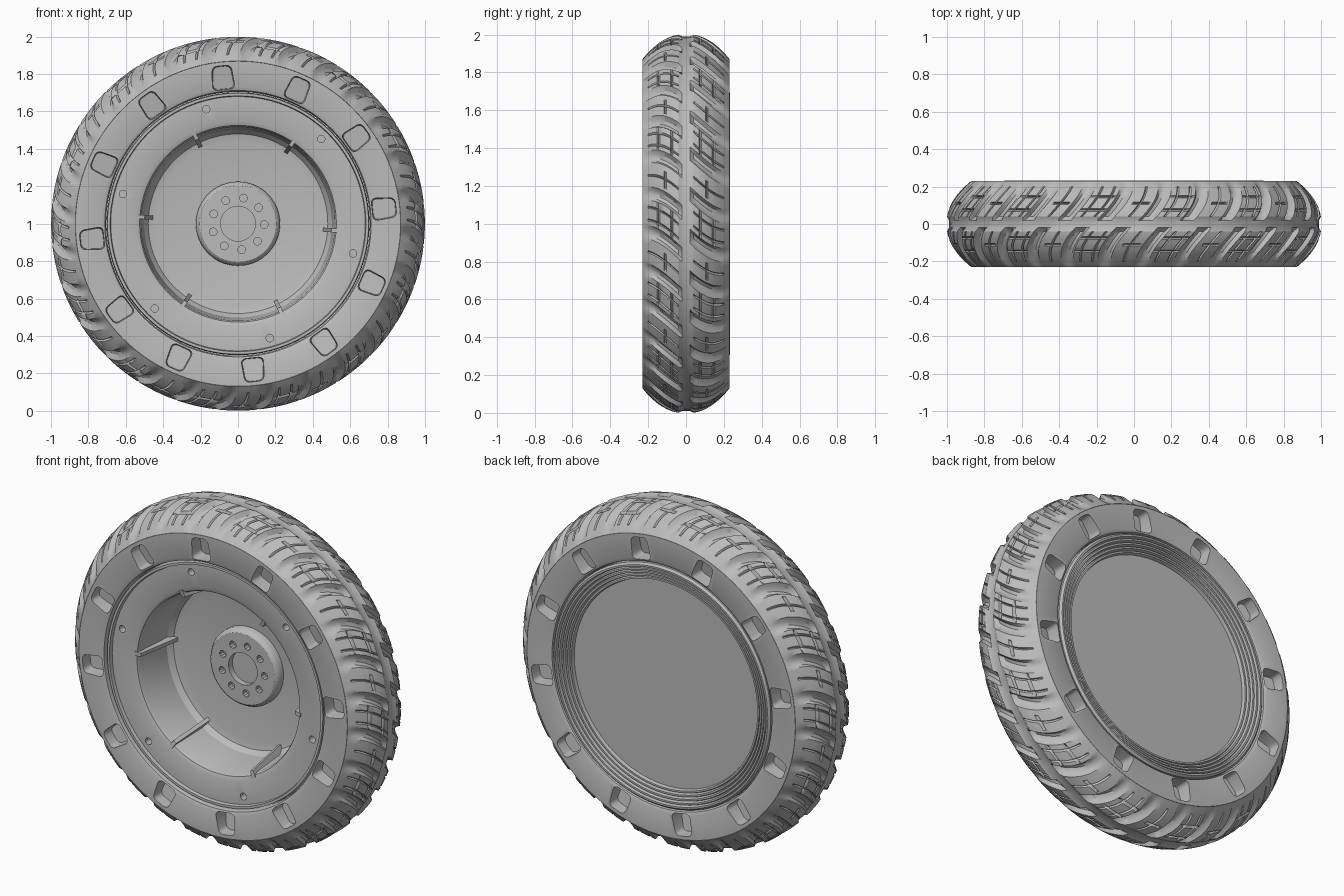
import bpy, bmesh
from math import sin, cos, pi, radians
from mathutils import Matrix, Vector

cube = bpy.data.objects.get("Cube")
if cube:
    bpy.data.objects.remove(cube)

grey = bpy.data.materials.new("plain_grey")
grey.use_nodes = True
grey.diffuse_color = (0.5, 0.5, 0.5, 1)
grey.node_tree.nodes["Principled BSDF"].inputs["Base Color"].default_value = (0.5, 0.5, 0.5, 1)

HALF = 0.23          # half width of the wheel
LUGS = 28            # tread blocks per side


def polar(r, a, y):
    return Vector((r * cos(a), y, 1 + r * sin(a)))


def finish(name, bm):
    bmesh.ops.remove_doubles(bm, verts=bm.verts, dist=1e-5)
    bmesh.ops.recalc_face_normals(bm, faces=bm.faces)
    mesh = bpy.data.meshes.new(name)
    bm.to_mesh(mesh)
    bm.free()
    mesh.materials.append(grey)
    obj = bpy.data.objects.new(name, mesh)
    bpy.context.collection.objects.link(obj)
    return obj


def torus_grid(name, loops):
    """Skin a closed ring of closed loops."""
    bm = bmesh.new()
    rings = [[bm.verts.new(p) for p in loop] for loop in loops]
    for i, ring in enumerate(rings):
        prev = rings[i - 1]
        for j in range(len(ring)):
            bm.faces.new((prev[j - 1], prev[j], ring[j], ring[j - 1]))
    return finish(name, bm)


def lathe(name, profile, n=96):
    return torus_grid(name, [[polar(r, 2 * pi * k / n, y) for r, y in profile]
                             for k in range(n)])


def cylinders(bm, count, start, ring_r, radius, y, depth, sides):
    for k in range(count):
        p = polar(ring_r, radians(start) + 2 * pi * k / count, y)
        m = Matrix.Translation(p) @ Matrix.Rotation(pi / 2, 4, 'X')
        bmesh.ops.create_cone(bm, cap_ends=True, segments=sides, radius1=radius,
                              radius2=radius, depth=depth, matrix=m)


def cut(target, cutter):
    cutter.hide_render = True
    mod = target.modifiers.new("cut", 'BOOLEAN')
    mod.operation = 'DIFFERENCE'
    mod.solver = 'EXACT'
    mod.object = cutter
    bpy.context.view_layer.objects.active = target
    bpy.ops.object.modifier_apply(modifier="cut")
    bpy.data.objects.remove(cutter)


def smooth(obj, angle):
    bpy.ops.object.select_all(action='DESELECT')
    obj.select_set(True)
    bpy.context.view_layer.objects.active = obj
    bpy.ops.object.shade_smooth_by_angle(angle=radians(angle))


# Tread: rows across the width, columns along one lug
half_rows = [0.02, 0.04, 0.055, 0.068, 0.075, 0.082, 0.103, 0.11, 0.117,
             0.138, 0.145, 0.152, 0.175, 0.2, 0.217, HALF]
rows = [-y for y in reversed(half_rows)] + half_rows
columns = [0, 0.08, 0.18, 0.28, 0.35, 0.42, 0.46, 0.49, 0.52, 0.63, 0.66, 0.69, 0.79, 0.82, 0.85]


def tread_radius(y, u, box_lug):
    d = abs(y)
    if d < 0.03:
        return 0.99
    r = 0.87 + 0.132 * (1 - (d / HALF) ** 2.2)
    if 0 < u < 0.32:
        return r - (0.036 if u == 0.18 else 0.028) * (1 - (d / HALF) ** 4)
    if box_lug:
        sipe = (u in (0.49, 0.82) and 0.05 < d < 0.18) or (d in (0.075, 0.145) and u > 0.41)
    else:
        sipe = (u == 0.66 and 0.05 < d < 0.18) or (d == 0.11 and 0.45 < u < 0.84)
    return r - (0.014 if sipe else 0)


tread_loops = []
for lug in range(LUGS):
    for u in columns:
        a = 2 * pi * (lug + u) / LUGS
        loop = []
        for y in rows:
            box = (lug % 2 == 0) == (y > 0)
            skew = -0.14 * sin(pi / 2 * y / HALF) - (0.085 if y > 0 else 0)
            loop.append(polar(tread_radius(y, u, box), a + skew, y))
        loop += [polar(0.862, a - 0.225, 0.2), polar(0.862, a + 0.14, -0.2)]
        tread_loops.append(loop)
tread = torus_grid("tyre_tread", tread_loops)

# Sidewalls with rounded pockets on both sides
sidewall = lathe("tyre_sidewall", [(0.705, -0.19), (0.712, -0.222), (0.73, -HALF), (0.869, -HALF),
                                   (0.869, HALF), (0.73, HALF), (0.712, 0.222), (0.705, 0.2)], 120)
bm = bmesh.new()
for side, start in ((0, -6), (pi, -10)):
    for k in range(12):
        part = bmesh.new()
        bmesh.ops.create_cube(part, size=1)
        for v in part.verts:
            inner = v.co.y > 0
            wide = 0.105 if v.co.z > 0 else 0.125
            v.co.x *= wide * (0.9 if inner else 1)
            v.co.z *= 0.12 if inner else 0.13
            v.co.y = (-0.165 if v.co.z > 0 else -0.145) if inner else -0.25
        edges = [e for e in part.edges if abs((e.verts[0].co - e.verts[1].co).y) > 0.05]
        bmesh.ops.bevel(part, geom=edges, offset=0.025, segments=3, affect='EDGES', profile=0.5)
        m = (Matrix.Translation((0, 0, 1)) @ Matrix.Rotation(side, 4, 'Z')
             @ Matrix.Rotation(radians(start + 30 * k), 4, 'Y') @ Matrix.Translation((0, 0, 0.785)))
        part.transform(m)
        temp = bpy.data.meshes.new("pocket")
        part.to_mesh(temp)
        part.free()
        bm.from_mesh(temp)
        bpy.data.meshes.remove(temp)
cut(sidewall, finish("pocket_cutter", bm))

# Rim: flat face, deep bowl, and stepped rings at the back
profile = [(0, 0.1), (0.44, 0.1), (0.48, 0.09), (0.502, 0.06), (0.518, -0.165), (0.526, -0.182),
           (0.55, -0.192), (0.68, -0.192), (0.684, -0.212), (0.698, -0.212), (0.703, -0.18), (0.703, 0.22)]
for i in reversed(range(5)):
    r, y = 0.597 + 0.02 * i, 0.18 + 0.008 * i
    profile += [(r + 0.015, y + 0.02), (r + 0.005, y + 0.02), (r, y)]
profile += [(0, 0.18)]
rim = lathe("rim", profile)
bm = bmesh.new()
cylinders(bm, 6, 105.5, 0.635, 0.02, -0.18, 0.06, 12)
cut(rim, finish("bolt_cutter", bm))

# Hub boss with a bore and a ring of holes
hub = lathe("hub_boss", [(0, 0.045), (0.205, 0.045), (0.213, 0.05), (0.225, 0.07), (0.225, 0.11), (0, 0.11)], 64)
bm = bmesh.new()
cylinders(bm, 9, 78, 0.14, 0.021, 0.05, 0.06, 10)
cylinders(bm, 1, 0, 0, 0.093, 0.05, 0.06, 40)
cut(hub, finish("hub_cutter", bm))

# Thin ribs on the bowl wall
bm = bmesh.new()
for k in range(6):
    a = radians(116 + 60 * k)
    side = Vector((-sin(a), 0, cos(a))) * 0.011
    outline = [polar(r, a, y) for r, y in ((0.54, -0.194), (0.5, -0.186), (0.455, 0.105), (0.54, 0.105))]
    base = bm.faces.new([bm.verts.new(p - side) for p in outline])
    out = bmesh.ops.extrude_face_region(bm, geom=[base])
    moved = [v for v in out["geom"] if isinstance(v, bmesh.types.BMVert)]
    bmesh.ops.translate(bm, verts=moved, vec=side * 2)
ribs = finish("bowl_ribs", bm)

for obj in (tread, sidewall, rim, hub, ribs):
    smooth(obj, 32)
